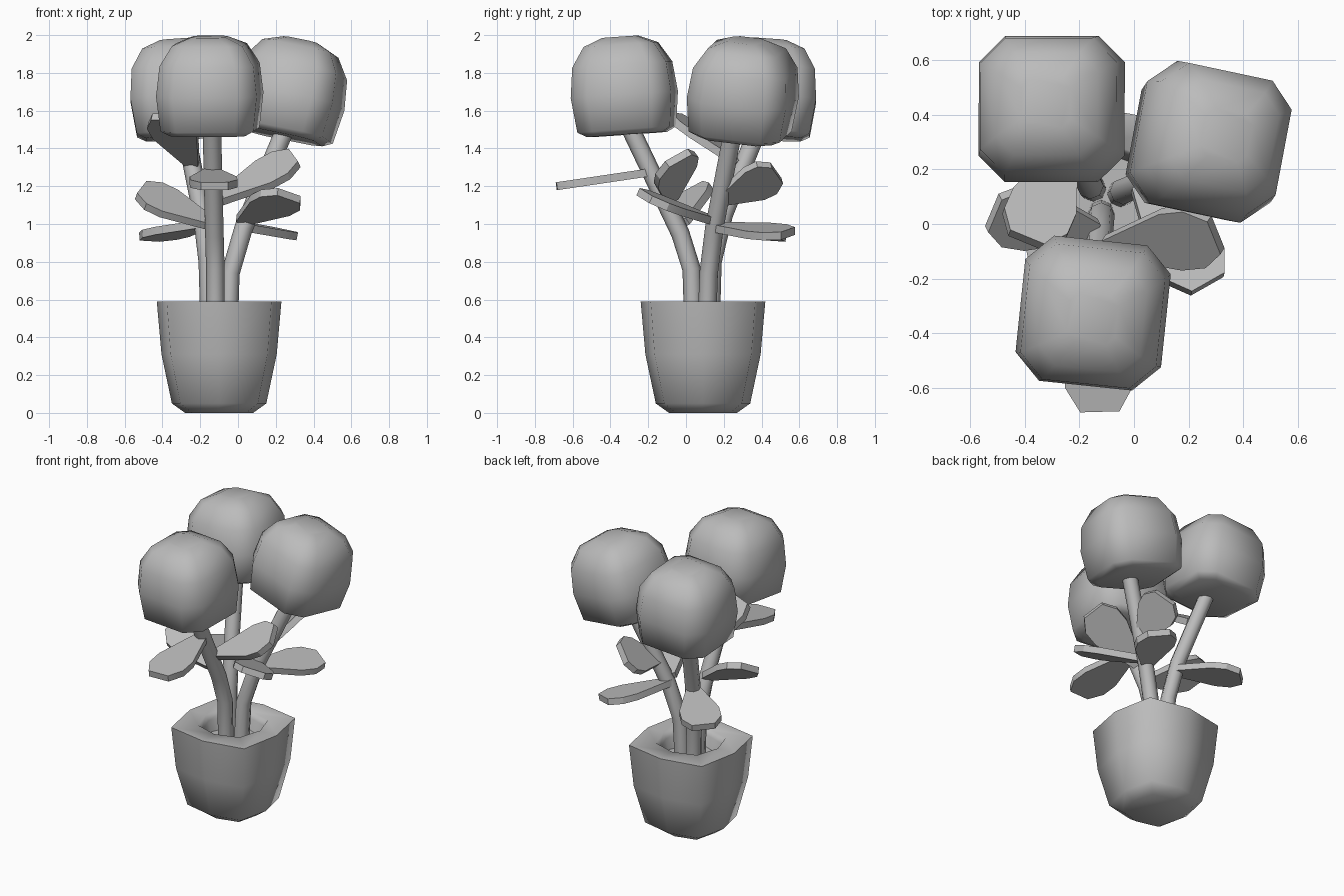
import bpy, bmesh, math
from mathutils import Vector, Euler

cube = bpy.data.objects.get("Cube")
if cube:
    bpy.data.objects.remove(cube, do_unlink=True)

gray = bpy.data.materials.new("plain_gray")
gray.use_nodes = True
gray.diffuse_color = (0.5, 0.5, 0.5, 1)
gray.node_tree.nodes["Principled BSDF"].inputs["Base Color"].default_value = (0.5, 0.5, 0.5, 1)


def loft(name, rings, angle):
    """Join rings of equal point count into a closed, smooth shaded solid."""
    bm = bmesh.new()
    loops = [[bm.verts.new(p) for p in ring] for ring in rings]
    n = len(loops[0])
    for a, b in zip(loops, loops[1:]):
        for i in range(n):
            j = (i + 1) % n
            bm.faces.new((a[i], a[j], b[j], b[i]))
    bm.faces.new(loops[0][::-1])
    bm.faces.new(loops[-1])
    bmesh.ops.recalc_face_normals(bm, faces=bm.faces)
    mesh = bpy.data.meshes.new(name)
    bm.to_mesh(mesh)
    bm.free()
    ob = bpy.data.objects.new(name, mesh)
    bpy.context.collection.objects.link(ob)
    mesh.materials.append(gray)
    bpy.ops.object.select_all(action='DESELECT')
    ob.select_set(True)
    bpy.context.view_layer.objects.active = ob
    bpy.ops.object.shade_smooth_by_angle(angle=math.radians(angle))
    return ob


def bulged_square(r, z, corner):
    """Square with its side midpoints pushed out."""
    c = r * corner
    return [Vector((x, y, z)) for x, y in
            ((r, 0), (c, c), (0, r), (-c, c), (-r, 0), (-c, -c), (0, -r), (c, -c))]


def cut_square(r, z):
    """Square with its corners cut off."""
    a = r * 0.64
    return [Vector((x, y, z)) for x, y in
            ((r, -a), (r, a), (a, r), (-a, r), (-r, a), (-r, -a), (-a, -r), (a, -r))]


# Pot: outer wall, flat rim, inner wall down to the soil
pot_profile = [(0.18, 0, .8), (0.25, 0.05, .82), (0.305, 0.31, .84), (0.33, 0.59, .84),
               (0.205, 0.59, .76), (0.19, 0.55, .74), (0.17, 0.48, .72)]
pot = loft("pot", [bulged_square(*p) for p in pot_profile], 70)
pot.location = (-0.1, 0.09, 0)


# Stems: eight sided tubes along short bent paths
def stem(name, path, r=0.049):
    pts = [Vector(p) for p in path]
    rings = []
    for i, p in enumerate(pts):
        d = (pts[min(i + 1, len(pts) - 1)] - pts[max(i - 1, 0)]).normalized()
        u = d.cross(Vector((0, 1, 0))).normalized()
        v = d.cross(u)
        rings.append([p + r * (math.cos(k * math.tau / 8) * u + math.sin(k * math.tau / 8) * v)
                      for k in range(8)])
    loft(name, rings, 50)


stem("front_stem", [(-.12, .04, .45), (-.12, .03, .76), (-.125, -.03, .95), (-.14, -.33, 1.58)])
stem("left_stem", [(-.05, .11, .45), (-.04, .12, .74), (.03, .15, .98), (.27, .26, 1.55)])
stem("back_stem", [(-.15, .13, .45), (-.16, .14, .8), (-.19, .2, 1.05), (-.29, .4, 1.55)])

# Crowns: rounded blocks leaning along their stems
crown_profile = [(0.2, -.262), (0.247, -.235), (0.268, -.05), (0.25, .11),
                 (0.187, .215), (0.09, .257)]
for name, loc, turn in (("front_crown", (-.15, -.33, 1.735), (4, 0, -6)),
                        ("left_crown", (.285, .305, 1.72), (-7, 11, -12)),
                        ("back_crown", (-.305, .425, 1.72), (-4, -4, 0))):
    crown = loft(name, [cut_square(r, z) for r, z in crown_profile], 65)
    crown.location = loc
    crown.rotation_euler = Euler([math.radians(a) for a in turn])

# Leaves: flat plates, narrow at the stem and broad near a blunt tip
leaf_outline = [(0, .035), (.6, .125), (.82, .125), (1, .072)]


def leaf(name, base, tip, side, thick=0.042):
    base, tip = Vector(base), Vector(tip)
    d = tip - base
    s = Vector(side)
    s = (s - s.project(d)).normalized()
    up = d.cross(s).normalized() * thick / 2
    edge = [base + d * t + s * w for t, w in leaf_outline]
    edge += [base + d * t - s * w for t, w in reversed(leaf_outline)]
    loft(name, [[p - up for p in edge], [p + up for p in edge]], 30)


leaf("front_leaf", (-.14, -.18, 1.275), (-.125, -.685, 1.2), (1, 0, 0))
leaf("left_upper_leaf", (-.1, -.08, 1.13), (.3, -.04, 1.35), (0, .8, .6))
leaf("left_front_leaf", (.02, .14, 1.02), (.27, -.22, 1.15), (.8, .5, -.3))
leaf("left_back_leaf", (.02, .15, .985), (.25, .54, .95), (.8, -.5, -.17))
leaf("right_leaf", (-.14, -.02, 1.0), (-.515, .04, 1.18), (.1, .24, .13))
leaf("right_back_leaf", (-.17, .17, 1.0), (-.47, .48, .93), (.7, .7, -.05))
leaf("right_upper_leaf", (-.24, .28, 1.32), (-.39, -.06, 1.57), (1, -.35, 0))
leaf("back_leaf", (.09, .18, 1.13), (.15, .48, 1.27), (.7, -.3, .6))
